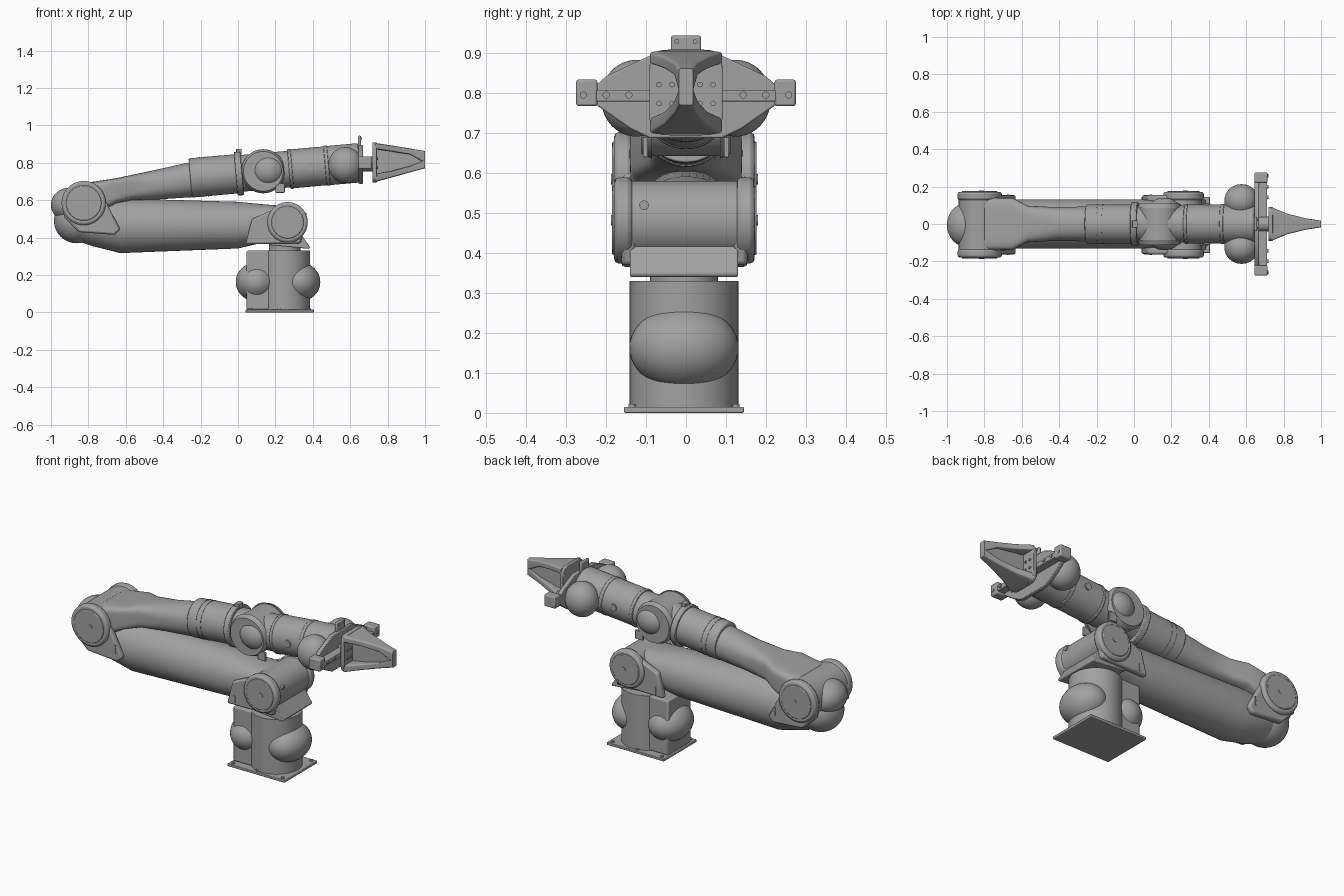
import bpy, bmesh, math
from mathutils import Vector, Matrix

if "Cube" in bpy.data.objects:
    bpy.data.objects.remove(bpy.data.objects["Cube"], do_unlink=True)


def material(name, value):
    m = bpy.data.materials.new(name)
    m.use_nodes = True
    m.diffuse_color = (value, value, value, 1)
    m.node_tree.nodes["Principled BSDF"].inputs["Base Color"].default_value = m.diffuse_color
    return m


GREY = material("satin_grey", 0.36)


def finish(name, bm, bevel=0.0):
    bmesh.ops.recalc_face_normals(bm, faces=bm.faces)
    me = bpy.data.meshes.new(name)
    bm.to_mesh(me)
    bm.free()
    me.materials.append(GREY)
    ob = bpy.data.objects.new(name, me)
    bpy.context.collection.objects.link(ob)
    if bevel:
        mod = ob.modifiers.new("edge_bevel", "BEVEL")
        mod.width, mod.segments, mod.limit_method = bevel, 2, "ANGLE"
        mod.angle_limit = math.radians(40)
    bpy.ops.object.select_all(action="DESELECT")
    ob.select_set(True)
    bpy.context.view_layer.objects.active = ob
    bpy.ops.object.shade_smooth_by_angle(angle=math.radians(32))
    return ob


def rod(name, a, b, r, r2=None, bevel=0.0, sides=48):
    a, b = Vector(a), Vector(b)
    d = b - a
    m = Matrix.Translation((a + b) / 2) @ d.to_track_quat("Z", "Y").to_matrix().to_4x4()
    bm = bmesh.new()
    bmesh.ops.create_cone(bm, cap_ends=True, segments=sides, radius1=r,
                          radius2=r if r2 is None else r2, depth=d.length, matrix=m)
    return finish(name, bm, bevel)


def ball(name, centre, radii):
    bm = bmesh.new()
    m = Matrix.Translation(centre) @ Matrix.Diagonal((*radii, 1))
    bmesh.ops.create_uvsphere(bm, u_segments=40, v_segments=24, radius=1, matrix=m)
    return finish(name, bm)


def box(name, lo, hi, bevel=0.0):
    lo, hi = Vector(lo), Vector(hi)
    bm = bmesh.new()
    m = Matrix.Translation((lo + hi) / 2) @ Matrix.Diagonal((*(hi - lo), 1))
    bmesh.ops.create_cube(bm, size=1, matrix=m)
    return finish(name, bm, bevel)


def prism(name, outline, axis, lo, hi, bevel=0.0):
    """Extrude a flat outline along x or y."""
    bm = bmesh.new()
    place = (lambda p, t: (t, *p)) if axis == "x" else (lambda p, t: (p[0], t, p[1]))
    face = bm.faces.new([bm.verts.new(place(p, lo)) for p in outline])
    out = bmesh.ops.extrude_face_region(bm, geom=[face])
    shift = (hi - lo, 0, 0) if axis == "x" else (0, hi - lo, 0)
    bmesh.ops.translate(bm, vec=shift, verts=[v for v in out["geom"] if isinstance(v, bmesh.types.BMVert)])
    return finish(name, bm, bevel)


def loft(name, sections, sides=48, bevel=0.0):
    """Skin superellipse sections given as x, bottom, top, half width, exponent."""
    bm = bmesh.new()
    rings = []
    for x, z0, z1, hy, n in sections:
        ring = []
        for i in range(sides):
            t = math.tau * (i + 0.5) / sides
            c, s = math.cos(t), math.sin(t)
            y = hy * math.copysign(abs(c) ** (2 / n), c)
            z = (z0 + z1) / 2 + (z1 - z0) / 2 * math.copysign(abs(s) ** (2 / n), s)
            ring.append(bm.verts.new((x, y, z)))
        rings.append(ring)
    for a, b in zip(rings, rings[1:]):
        for i in range(sides):
            j = (i + 1) % sides
            bm.faces.new((a[i], a[j], b[j], b[i]))
    bm.faces.new(rings[0])
    bm.faces.new(rings[-1])
    return finish(name, bm, bevel)


def axis_at(x):
    """Centre line of the tilted forearm."""
    return (x, 0, 0.742 + 0.09 * x)


def tube(name, x0, x1, r, bevel=0.0):
    return rod(name, axis_at(x0), axis_at(x1), r, bevel=bevel)


# Base plate, column and bulging motor covers
box("base_plate", (0.04, -0.155, 0), (0.405, 0.145, 0.015), 0.003)
for x in (0.065, 0.22, 0.38):
    for y in (-0.135, 0.125):
        rod("base_bolt", (x, y, 0.012), (x, y, 0.022), 0.009, sides=12)
rod("base_column", (0.25, -0.005, 0.015), (0.25, -0.005, 0.33), 0.136)
box("base_back_box", (0.045, -0.11, 0.015), (0.2, 0.10, 0.33), 0.008)
for x in (0.1, 0.328):
    ball("base_motor_cover", (x, -0.005, 0.163), (0.112, 0.137, 0.105))
rod("neck", (0.25, -0.005, 0.32), (0.25, -0.005, 0.4), 0.085)
prism("neck_yoke", [(0.13, 0.40), (0.17, 0.36), (0.38, 0.34), (0.385, 0.35), (0.33, 0.43)],
      "y", -0.14, 0.13, 0.004)

# Shoulder and elbow drums
SHOULDER = (0.265, 0.482)
ELBOW = (-0.825, 0.585)
rod("shoulder_drum", (SHOULDER[0], -0.15, SHOULDER[1]), (SHOULDER[0], 0.145, SHOULDER[1]), 0.099)
rod("shoulder_sensor", (0.355, -0.105, 0.52), (0.366, -0.105, 0.52), 0.012, sides=16)
rod("elbow_drum", (ELBOW[0], -0.15, ELBOW[1]), (ELBOW[0], 0.145, ELBOW[1]), 0.112)

# Side housings: flange, cap and inner lid on both sides
shoulder_outline = [(0.04, 0.365), (0.075, 0.50), (0.2, 0.555), (0.31, 0.56), (0.36, 0.48), (0.335, 0.37)]
elbow_outline = [(-0.94, 0.60), (-0.93, 0.51), (-0.85, 0.43), (-0.66, 0.415), (-0.63, 0.445),
                 (-0.71, 0.60), (-0.76, 0.67), (-0.87, 0.67)]
for label, (cx, cz), outline, r in (("shoulder", SHOULDER, shoulder_outline, 0.108),
                                    ("elbow", ELBOW, elbow_outline, 0.118)):
    for s in (-1, 1):
        y = lambda d: s * d - 0.004
        prism(label + "_flange", outline, "y", y(0.122), y(0.158), 0.01)
        rod(label + "_cap", (cx, y(0.13), cz), (cx, y(0.176), cz), r, bevel=0.012)
        rod(label + "_lid", (cx, y(0.17), cz), (cx, y(0.181), cz), r * 0.8, bevel=0.004)
        rod(label + "_hub", (cx + 0.01, y(0.175), cz), (cx + 0.01, y(0.184), cz), 0.013, sides=16)
        for k in range(4):
            px, pz = outline[0] if label == "shoulder" else outline[4]
            f = 0.16 + 0.09 * k
            bx, bz = px + (cx - px) * 0.22, pz + (cz - pz) * f
            rod(label + "_flange_bolt", (bx, y(0.155), bz), (bx, y(0.162), bz), 0.007, sides=10)

# Upper arm with its keel and rounded elbow end
loft("upper_arm", [(-0.87, 0.385, 0.60, 0.11, 2), (-0.78, 0.355, 0.605, 0.128, 2),
                   (-0.63, 0.317, 0.61, 0.132, 2), (0.0, 0.342, 0.592, 0.132, 2.1),
                   (0.12, 0.37, 0.58, 0.128, 2.4), (0.24, 0.39, 0.57, 0.125, 3)])
ball("elbow_lower_cover", (-0.862, 0, 0.49), (0.122, 0.122, 0.12))
ball("elbow_upper_cover", (-0.90, -0.005, 0.575), (0.1, 0.115, 0.092))

# Forearm: wide bracket flowing into a tube
loft("forearm_bracket", [(-0.80, 0.50, 0.695, 0.142, 6), (-0.65, 0.585, 0.718, 0.14, 6),
                         (-0.57, 0.60, 0.735, 0.098, 4), (-0.42, 0.605, 0.767, 0.09, 2.4),
                         (-0.23, 0.617, 0.81, 0.094, 2)], bevel=0.004)
prism("forearm_rib", [(-0.66, 0.68), (-0.66, 0.715), (-0.47, 0.752), (-0.40, 0.73)], "y", -0.03, 0.03, 0.004)
tube("forearm_sleeve", -0.255, 0.01, 0.105, 0.006)
for x in (-0.2, -0.17):
    tube("sleeve_seam", x, x + 0.006, 0.107)
tube("forearm_collar", -0.012, 0.022, 0.117, 0.004)
box("collar_clamp", (-0.01, -0.02, 0.845), (0.02, 0.02, 0.875), 0.003)

# First wrist joint with side domes
cx, cz = 0.135, 0.755
rod("wrist_drum", (cx, -0.10, cz), (cx, 0.10, cz), 0.112, bevel=0.012)
tube("wrist_core", 0.0, 0.3, 0.098)
for s in (-1, 1):
    ball("wrist_dome", (0.162, s * 0.065, 0.76), (0.092, 0.075, 0.085))
    rod("wrist_ring", (cx, s * 0.085, cz), (cx, s * 0.112, cz), 0.118, 0.106)
    box("wrist_tab", (0.2, s * 0.095, 0.64), (0.25, s * 0.108, 0.69), 0.003)

# Second wrist joint
tube("wrist_collar", 0.272, 0.29, 0.107, 0.004)
tube("wrist_sleeve", 0.285, 0.49, 0.104, 0.004)
tube("sleeve_band", 0.465, 0.485, 0.107, 0.003)
tube("wrist_body", 0.48, 0.65, 0.105, 0.008)
for s in (-1, 1):
    ball("wrist_side_cover", (0.575, s * 0.125, 0.788), (0.092, 0.088, 0.096))
    rod("wrist_boss", (0.39, s * 0.095, 0.78), (0.39, s * 0.109, 0.78), 0.02, sides=20)

# Tool carrier: tapered dish, crossbar, end blocks and top tab
half = [(0.09, 0.895), (0.2, 0.843), (0.235, 0.812), (0.235, 0.778), (0.14, 0.712), (0.09, 0.688)]
dish = half + [(-y, z) for y, z in reversed(half)]
prism("tool_dish", dish, "x", 0.645, 0.668, 0.004)
box("tool_crossbar", (0.65, -0.25, 0.78), (0.712, 0.25, 0.808), 0.003)
box("tool_tab", (0.642, -0.038, 0.87), (0.658, 0.038, 0.945), 0.006)
rod("tool_stem", (0.66, 0, 0.795), (0.73, 0, 0.795), 0.04)
for s in (-1, 1):
    box("crossbar_end", (0.643, s * 0.222, 0.768), (0.714, s * 0.275, 0.835), 0.006)
    for y in (0.143, 0.2, 0.257):
        rod("crossbar_bolt", (0.705, s * y, 0.796), (0.718, s * y, 0.796), 0.009, sides=12)
    rod("tab_bolt", (0.655, s * 0.023, 0.93), (0.662, s * 0.023, 0.93), 0.006, sides=10)

# Gripper: palm plate, web and flared top and bottom flanges
loft("gripper_palm", [(0.718, 0.695, 0.91, 0.092, 6), (0.742, 0.695, 0.908, 0.092, 6)], bevel=0.003)
prism("gripper_web", [(0.73, 0.72), (0.73, 0.88), (0.998, 0.858), (0.998, 0.775)], "y", -0.016, 0.016)
loft("gripper_top_flange", [(0.735, 0.872, 0.906, 0.09, 7), (0.82, 0.86, 0.893, 0.055, 7),
                            (0.92, 0.845, 0.877, 0.03, 7), (1.0, 0.80, 0.863, 0.018, 7)])
loft("gripper_bottom_flange", [(0.735, 0.698, 0.742, 0.09, 7), (0.82, 0.721, 0.757, 0.055, 7),
                               (0.92, 0.749, 0.783, 0.03, 7), (1.0, 0.771, 0.815, 0.018, 7)])
for s in (-1, 1):
    for y in (0.035, 0.068):
        for z in (0.775, 0.822):
            rod("palm_bolt", (0.738, s * y, z), (0.748, s * y, z), 0.007, sides=10)
